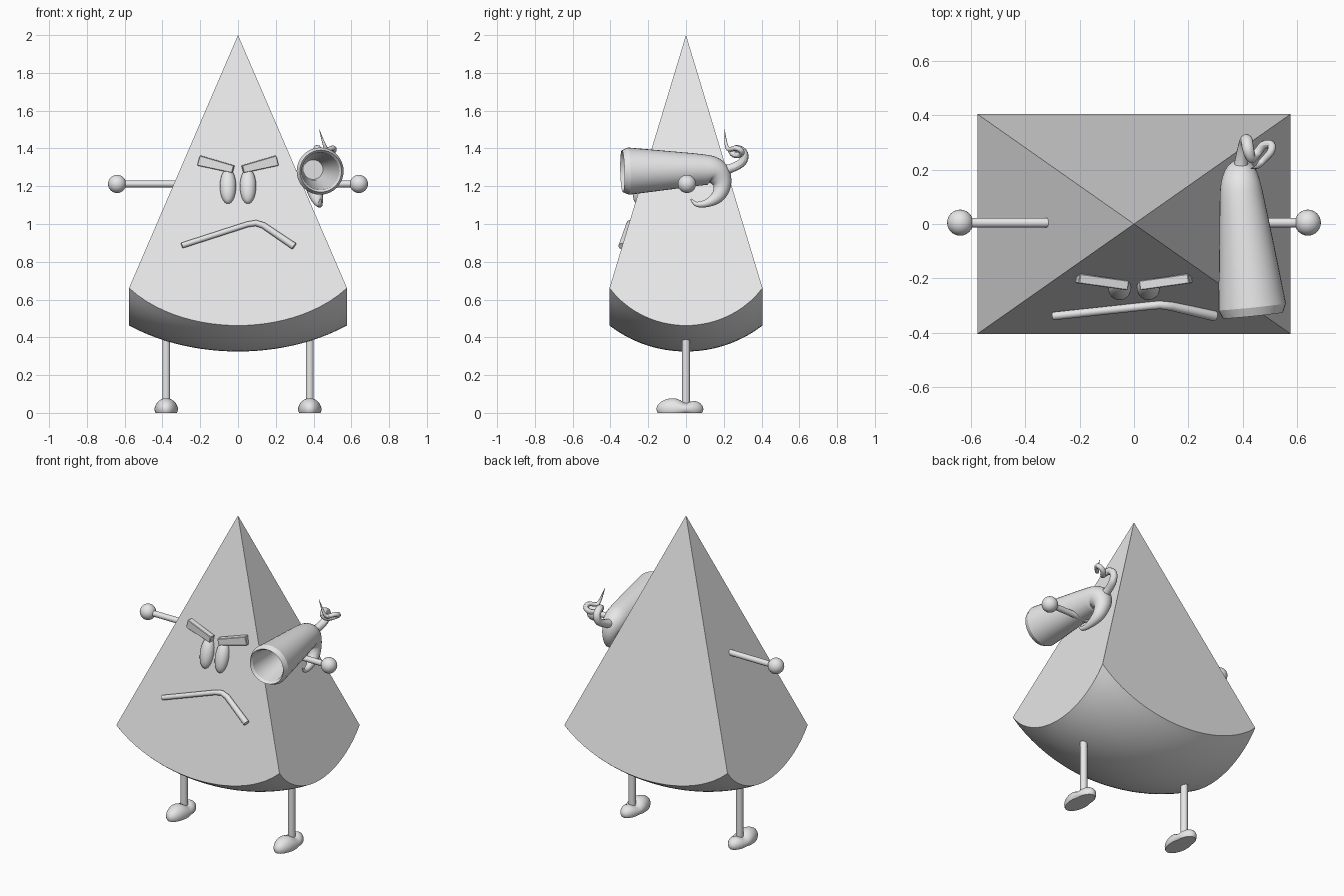
import bpy
import bmesh
from math import sin, cos, pi, sqrt, radians
from mathutils import Vector, Matrix

cube = bpy.data.objects.get("Cube")
if cube:
    bpy.data.objects.remove(cube)

grey = bpy.data.materials.new("plain_grey")
grey.use_nodes = True
grey.diffuse_color = (0.8, 0.8, 0.8, 1)
grey.node_tree.nodes["Principled BSDF"].inputs["Base Color"].default_value = (0.8, 0.8, 0.8, 1)


def finish(name, bm, mirror=False, angle=30):
    """Turn a bmesh into a shaded object, optionally mirrored across x."""
    bmesh.ops.recalc_face_normals(bm, faces=bm.faces[:])
    mesh = bpy.data.meshes.new(name)
    bm.to_mesh(mesh)
    bm.free()
    mesh.materials.append(grey)
    ob = bpy.data.objects.new(name, mesh)
    bpy.context.collection.objects.link(ob)
    bpy.ops.object.select_all(action='DESELECT')
    ob.select_set(True)
    bpy.context.view_layer.objects.active = ob
    bpy.ops.object.shade_smooth_by_angle(angle=radians(angle))
    if mirror:
        ob.modifiers.new("mirror", 'MIRROR')
    return ob


def smooth_path(points, steps):
    """Catmull-Rom through (x, y, z, radius) points."""
    p = [Vector(q) for q in points]
    p = [2 * p[0] - p[1]] + p + [2 * p[-1] - p[-2]]
    out = []
    for a, b, c, d in zip(p, p[1:], p[2:], p[3:]):
        for i in range(steps):
            t = i / steps
            out.append(0.5 * (2 * b + (c - a) * t + (2 * a - 5 * b + 4 * c - d) * t * t
                              + (3 * b - a - 3 * c + d) * t ** 3))
    return out + [p[-2]]


def with_axes(path):
    """Pair every path point with its direction of travel."""
    n = len(path)
    return [(q, (path[min(i + 1, n - 1)] - path[max(i - 1, 0)]).xyz.normalized())
            for i, q in enumerate(path)]


def loft(rings, sides):
    """Skin circles given as (x, y, z, radius) with an axis each."""
    bm = bmesh.new()
    u = rings[0][1].orthogonal().normalized()
    loops = []
    for q, axis in rings:
        u = (u - axis * u.dot(axis)).normalized()
        v = axis.cross(u)
        loops.append([bm.verts.new(q.xyz + max(q.w, 0.001) *
                                   (u * cos(2 * pi * k / sides) + v * sin(2 * pi * k / sides)))
                      for k in range(sides)])
    for a, b in zip(loops, loops[1:]):
        for k in range(sides):
            m = (k + 1) % sides
            bm.faces.new((a[k], a[m], b[m], b[k]))
    bm.faces.new(loops[0])
    bm.faces.new(loops[-1])
    return bm


def tube(name, points, sides=16, steps=1, mirror=False):
    return finish(name, loft(with_axes(smooth_path(points, steps)), sides), mirror)


def ellipsoid(name, centre, size, tilt=0):
    bm = bmesh.new()
    matrix = (Matrix.Translation(centre) @ Matrix.Rotation(tilt, 4, 'X')
              @ Matrix.Diagonal((*size, 1)))
    bmesh.ops.create_uvsphere(bm, u_segments=24, v_segments=14, radius=1, matrix=matrix)
    return finish(name, bm, mirror=True)


# Body: four-sided pyramid whose underside is a patch of an ellipsoid
HX, HY, N, TIP = 0.577, 0.405, 24, 2
bm = bmesh.new()
steps = [2 * i / N - 1 for i in range(N + 1)]
grid = [[bm.verts.new((HX * s, HY * t, 0.945 - 0.62 * sqrt(1 - 0.395 * (s * s + t * t))))
         for t in steps] for s in steps]
apex = bm.verts.new((0, 0, 2))
underside = []
for i in range(N):
    for j in range(N):
        underside.append(bm.faces.new((grid[i][j], grid[i][j + 1],
                                       grid[i + 1][j + 1], grid[i + 1][j])))
# Each side: slivers at the corners, one large triangle and the arc below it
for arc in (grid[0], grid[N], [r[0] for r in grid], [r[N] for r in grid]):
    for k in range(TIP):
        bm.faces.new((arc[k], arc[k + 1], apex))
        bm.faces.new((arc[N - k - 1], arc[N - k], apex))
    bm.faces.new((arc[TIP], arc[N - TIP], apex))
    bm.faces.new(arc[TIP:N - TIP + 1])
body = finish("body", bm).data

# Shade each of the four sides as a single flat face
sides = [f for f in body.polygons if f.index >= len(underside)]
side_normal = {}
for f in sides:
    key = (round(f.normal.x), round(f.normal.y))
    side_normal[key] = side_normal.get(key, Vector()) + f.normal * f.area
normals = [Vector() for loop in body.loops]
for f in sides:
    for k in f.loop_indices:
        normals[k] = side_normal[round(f.normal.x), round(f.normal.y)].normalized()
body.normals_split_custom_set(normals)

# Limbs
tube("legs", [(0.38, 0, 0.03, 0.021), (0.38, 0, 0.405, 0.021)], mirror=True)
tube("arms", [(0.315, 0.005, 1.212, 0.018), (0.64, 0.005, 1.212, 0.018)], mirror=True)
ellipsoid("hands", (0.64, 0.005, 1.212), (0.048, 0.048, 0.048))

# Feet: long ovals dipping at the ankle, cut flat at the ground
bm = bmesh.new()
bmesh.ops.create_uvsphere(bm, u_segments=32, v_segments=20, radius=1)
for v in bm.verts:
    x, y, z = v.co
    dip = 1 - 0.5 / (1 + ((y - 0.25) / 0.3) ** 2)
    v.co = (0.38 + 0.062 * x, 0.124 * y - 0.032, 0.02 + 0.068 * dip * z)
cut = bmesh.ops.bisect_plane(bm, geom=bm.verts[:] + bm.edges[:] + bm.faces[:],
                             plane_co=(0, 0, 0), plane_no=(0, 0, 1), clear_inner=True)
rim = [e for e in cut["geom_cut"] if isinstance(e, bmesh.types.BMEdge)]
bmesh.ops.holes_fill(bm, edges=rim, sides=0)
finish("feet", bm, mirror=True)

# Face
ellipsoid("eyes", (0.053, -0.234, 1.2), (0.043, 0.04, 0.096), radians(-16))

# Eyebrows: slabs that are taller at the outer end
bm = bmesh.new()
bmesh.ops.create_cube(bm, size=1)
for v in bm.verts:
    v.co.z *= 1 + 0.3 * v.co.x
place = (Matrix.Translation((0.116, -0.213, 1.313)) @ Matrix.Rotation(radians(8), 4, 'Z')
         @ Matrix.Rotation(radians(-14), 4, 'Y') @ Matrix.Diagonal((0.19, 0.036, 0.048, 1)))
bm.transform(place)
bmesh.ops.bevel(bm, geom=bm.edges[:], offset=0.003, segments=1, affect='EDGES')
finish("eyebrows", bm, mirror=True)

tube("mouth", [(-0.297, -0.339, 0.886, 0.015), (0.05, -0.302, 0.998, 0.015),
               (0.095, -0.297, 1.005, 0.016), (0.135, -0.302, 0.992, 0.017),
               (0.297, -0.339, 0.882, 0.019)])

# Horn: hollow flared mouth with a bevelled rim, running back into a hooked tail
axis = Vector((-0.045, 0.44, 0.01)).normalized()
mouth = [(0.398, 0.06, 1.288, 0.052), (0.437, -0.322, 1.28, 0.1), (0.438, -0.337, 1.28, 0.111),
         (0.435, -0.305, 1.28, 0.125)]
outer = [(0.434, -0.295, 1.28, 0.124), (0.416, -0.1, 1.284, 0.103), (0.398, 0.08, 1.287, 0.083),
         (0.393, 0.145, 1.28, 0.074), (0.394, 0.178, 1.25, 0.062), (0.402, 0.191, 1.2, 0.046),
         (0.415, 0.167, 1.145, 0.035), (0.428, 0.11, 1.11, 0.021), (0.434, 0.055, 1.105, 0.013),
         (0.437, 0.026, 1.132, 0.004)]
rings = [(Vector(q), axis) for q in mouth] + with_axes(smooth_path(outer, 4))
finish("horn", loft(rings, 32), angle=22)

# Curling tendril with a pointed tip behind the horn
tube("horn_tendril", [(0.392, 0.16, 1.275, 0.036), (0.395, 0.23, 1.292, 0.025),
                      (0.408, 0.295, 1.325, 0.023), (0.415, 0.308, 1.37, 0.022),
                      (0.42, 0.275, 1.397, 0.021), (0.432, 0.242, 1.385, 0.018),
                      (0.452, 0.26, 1.365, 0.016), (0.477, 0.29, 1.37, 0.016),
                      (0.505, 0.292, 1.388, 0.015), (0.503, 0.265, 1.402, 0.014),
                      (0.47, 0.228, 1.395, 0.012), (0.455, 0.212, 1.425, 0.008),
                      (0.43, 0.204, 1.5, 0.001)], sides=12, steps=4)
